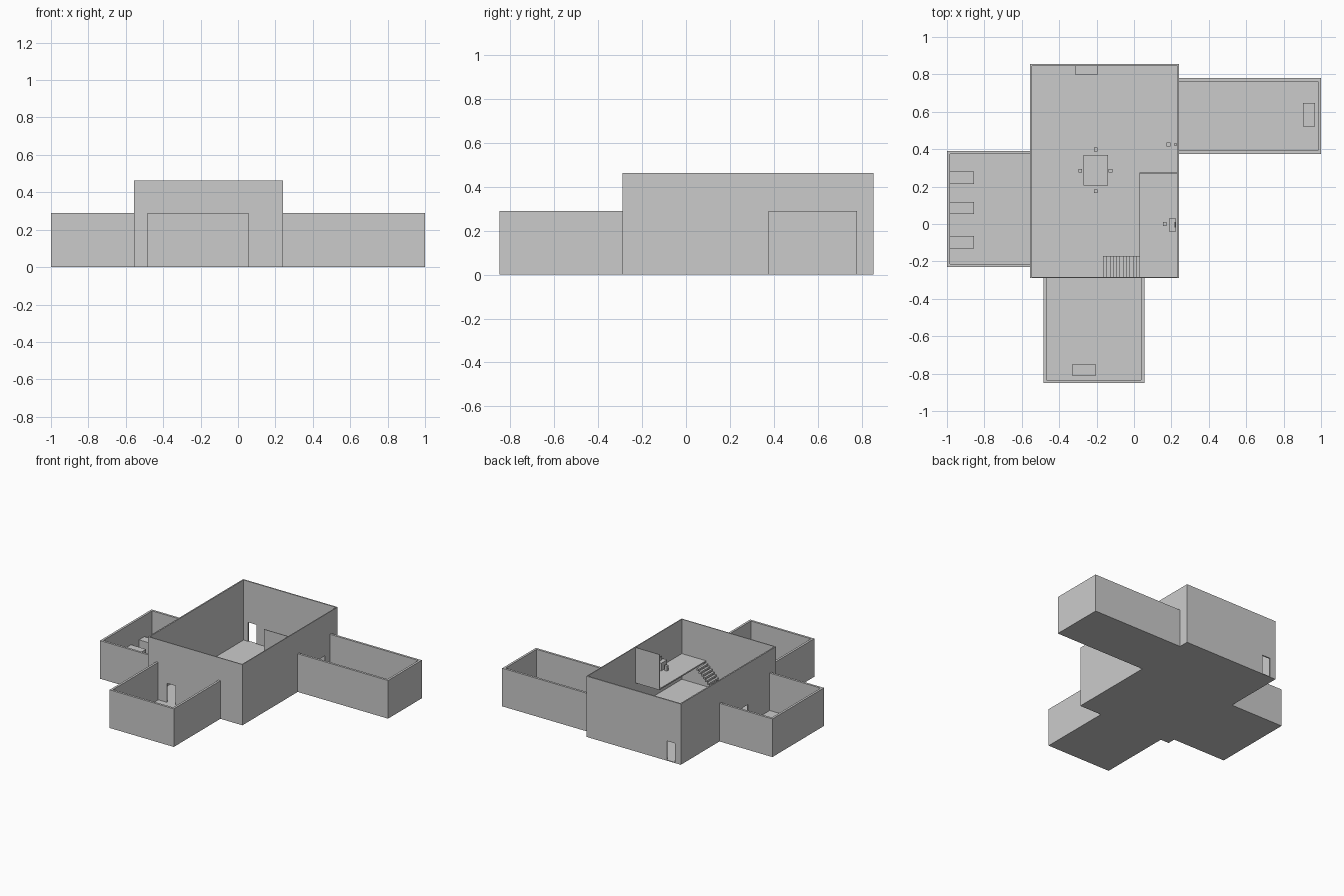
import bpy

if "Cube" in bpy.data.objects:
    bpy.data.objects.remove(bpy.data.objects["Cube"])


def box(name, x, y, z):
    """Axis-aligned box from (min, max) pairs."""
    bpy.ops.mesh.primitive_cube_add(
        size=1, location=[(a + b) / 2 for a, b in (x, y, z)])
    o = bpy.context.object
    o.name = name
    o.scale = [b - a for a, b in (x, y, z)]
    bpy.ops.object.transform_apply(location=False, rotation=False, scale=True)
    return o


FLOOR, DOOR_H, HALL_H, WING_H = 0.005, 0.15, 0.462, 0.29


def doors_wall(name, along, span, across, door):
    """Hall wall along one axis with a doorway cut out of it."""
    def part(suffix, s, z):
        x, y = (s, across) if along == 'x' else (across, s)
        box(name + suffix, x, y, z)
    part("_start", (span[0], door[0]), (0, HALL_H))
    part("_end", (door[1], span[1]), (0, HALL_H))
    part("_lintel", door, (DOOR_H, HALL_H))


# Main hall
X0, X1, Y0, Y1 = -0.555, 0.24, -0.29, 0.855
box("hall_floor", (X0, X1), (Y0, Y1), (0, FLOOR))
doors_wall("hall_back_wall", 'x', (X0, X1), (Y1 - 0.01, Y1), (-0.507, -0.437))
doors_wall("hall_front_wall", 'x', (X0, X1), (Y0, Y0 + 0.007), (-0.395, -0.322))
doors_wall("hall_left_wall", 'y', (Y0 + 0.007, Y1 - 0.01), (X0, X0 + 0.01), (0.045, 0.115))
doors_wall("hall_right_wall", 'y', (Y0 + 0.007, Y1 - 0.01), (X1 - 0.007, X1), (0.635, 0.705))


# Wings: floor plus three walls, open towards the hall
def wing(name, x, y, open_side, t=0.017):
    box(name + "_floor", x, y, (0, FLOOR))
    sides = {
        "left": ((x[0], x[0] + t), y), "right": ((x[1] - t, x[1]), y),
        "front": (x, (y[0], y[0] + t)), "back": (x, (y[1] - t, y[1]))}
    for side, (sx, sy) in sides.items():
        if side != open_side:
            box(f"{name}_{side}_wall", sx, sy, (0, WING_H))


wing("left_wing", (-1, X0), (-0.23, 0.39), "right")
wing("right_wing", (X1, 1), (0.375, 0.78), "left")
wing("front_wing", (-0.485, 0.055), (-0.85, Y0), "back")

# Mezzanine with end partition
MZ = 0.2
box("mezzanine_floor", (0.03, X1 - 0.005), (Y0 + 0.005, 0.275), (MZ - 0.01, MZ))
box("mezzanine_partition", (0.03, X1 - 0.005), (0.27, 0.275), (MZ - 0.01, 0.46))

# Open staircase climbing to the mezzanine
N, run = 11, 0.195 / 11
for i in range(N):
    x, z = -0.165 + i * run, MZ * (i + 1) / (N + 1)
    box("stair_tread", (x, x + run), (Y0 + 0.007, -0.17), (z - 0.014, z))

# Dining table and stools
box("table_top", (-0.27, -0.14), (0.205, 0.37), (0.055, 0.063))
for x in (-0.265, -0.153):
    for y in (0.21, 0.357):
        box("table_leg", (x, x + 0.008), (y, y + 0.008), (FLOOR, 0.055))


def stool(x, y, z=FLOOR, h=0.038):
    box("stool", (x - 0.01, x + 0.01), (y - 0.01, y + 0.01), (z, z + h))


for x, y in ((-0.205, 0.398), (-0.205, 0.175), (-0.287, 0.285), (-0.125, 0.285), (0.185, 0.425)):
    stool(x, y)

# Mezzanine desk, screen and seat
box("desk", (0.187, 0.225), (-0.04, 0.03), (MZ, MZ + 0.058))
box("desk_screen", (0.216, 0.221), (-0.018, 0.012), (MZ + 0.058, MZ + 0.085))
stool(0.164, 0, MZ)

# Small round post by the right wall
bpy.ops.mesh.primitive_cylinder_add(vertices=12, radius=0.009, depth=0.06,
                                    location=(0.222, 0.425, 0.035))
bpy.context.object.name = "round_post"

# Blocks of furniture
for y in (-0.13, 0.053, 0.215):
    box("bunk", (-0.983, -0.855), (y, y + 0.065), (FLOOR, 0.13))
box("hall_cabinet", (-0.315, -0.192), (0.80, 0.845), (FLOOR, 0.075))
box("front_wing_bench", (-0.332, -0.203), (-0.81, -0.75), (FLOOR, 0.075))
box("right_wing_bench", (0.903, 0.967), (0.52, 0.648), (FLOOR, 0.075))
